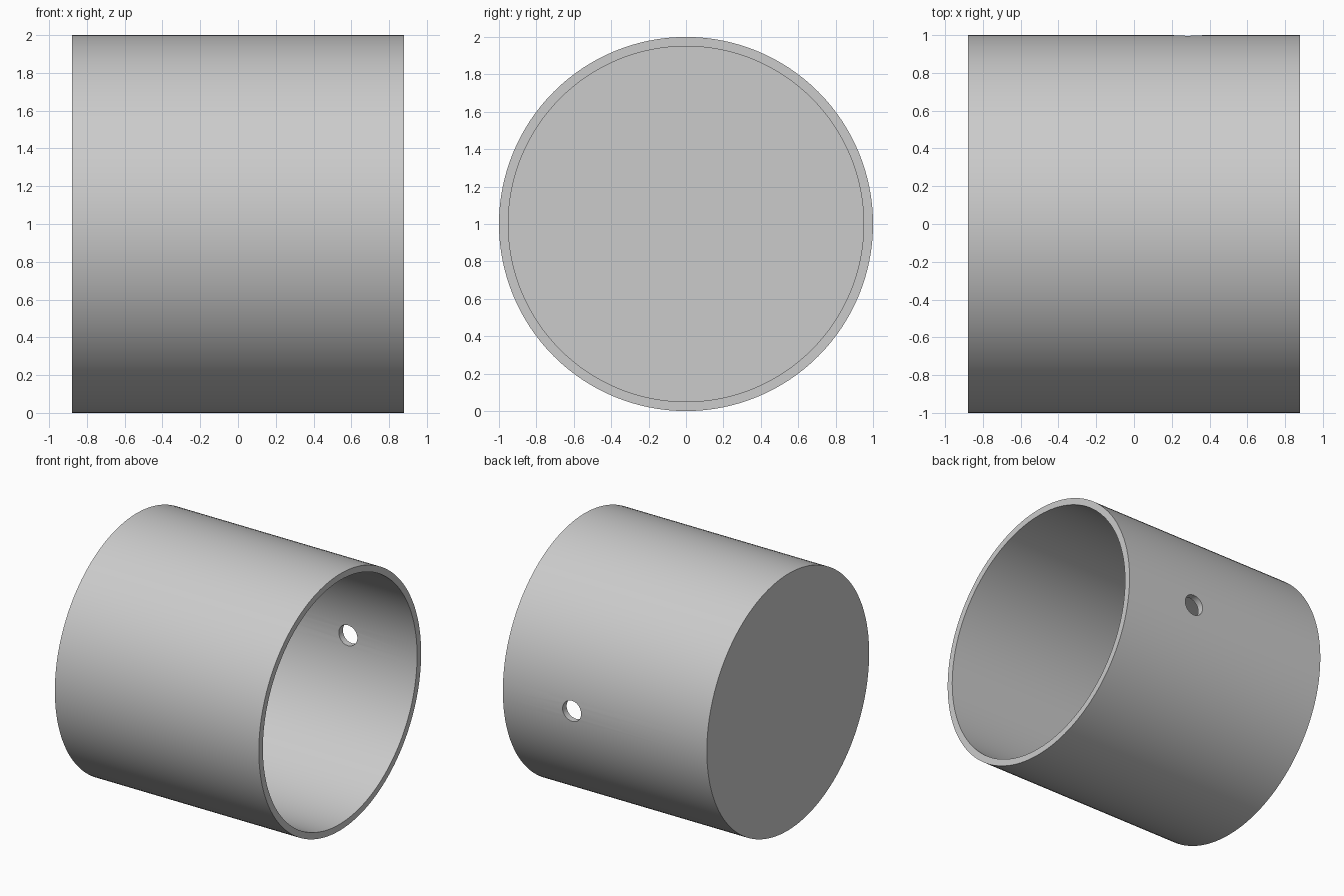
import bpy
from math import pi, radians

cube = bpy.data.objects.get("Cube")
if cube:
    bpy.data.objects.remove(cube, do_unlink=True)

RADIUS, LENGTH, WALL = 1.0, 1.76, 0.05
HOLE_RADIUS, HOLE_X = 0.08, 0.285

grey = bpy.data.materials.new("plain grey")
grey.use_nodes = True
grey.diffuse_color = (0.6, 0.6, 0.6, 1)
grey.node_tree.nodes["Principled BSDF"].inputs["Base Color"].default_value = (0.6, 0.6, 0.6, 1)


def cylinder(name, radius, length, centre, rotation, sides):
    bpy.ops.mesh.primitive_cylinder_add(vertices=sides, radius=radius, depth=length,
                                        location=centre, rotation=rotation)
    obj = bpy.context.object
    obj.name = name
    obj.data.materials.append(grey)
    return obj


def cut(target, cutter):
    cutter.hide_render = True
    mod = target.modifiers.new(cutter.name, "BOOLEAN")
    mod.operation = "DIFFERENCE"
    mod.solver = "EXACT"
    mod.object = cutter
    bpy.context.view_layer.objects.active = target
    bpy.ops.object.modifier_apply(modifier=mod.name)
    bpy.data.objects.remove(cutter, do_unlink=True)


# Cup lying on its side, closed at -x and open at +x
along_x = (0, pi / 2, 0)
cup = cylinder("cup", RADIUS, LENGTH, (0, 0, RADIUS), along_x, 128)

# Hollow interior, leaving a floor as thick as the wall
cut(cup, cylinder("bore_cutter", RADIUS - WALL, LENGTH, (WALL, 0, RADIUS), along_x, 128))

# Small round hole through the back wall
cut(cup, cylinder("hole_cutter", HOLE_RADIUS, 0.4, (HOLE_X, RADIUS, RADIUS), (pi / 2, 0, 0), 32))

bpy.ops.object.select_all(action="DESELECT")
cup.select_set(True)
bpy.context.view_layer.objects.active = cup
bpy.ops.object.shade_smooth_by_angle(angle=radians(30))
